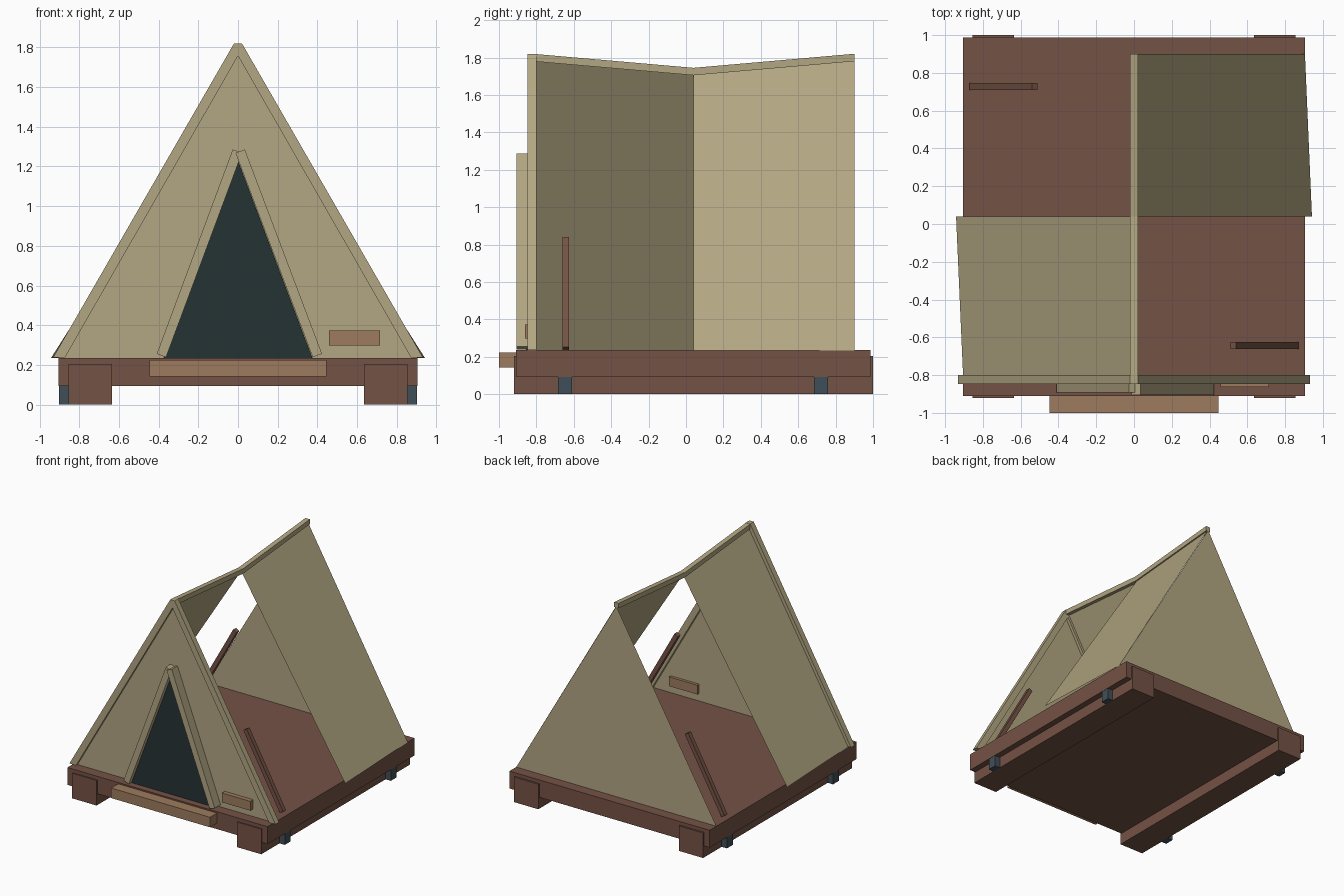
import bpy, bmesh
from mathutils import Vector

cube = bpy.data.objects.get("Cube")
if cube:
    bpy.data.objects.remove(cube, do_unlink=True)


def material(name, rgb):
    """Flat material from 8-bit sRGB."""
    lin = [((c / 255 + 0.055) / 1.055) ** 2.4 for c in rgb] + [1.0]
    m = bpy.data.materials.new(name)
    m.use_nodes = True
    m.diffuse_color = lin
    bsdf = next(n for n in m.node_tree.nodes if n.type == "BSDF_PRINCIPLED")
    bsdf.inputs["Base Color"].default_value = lin
    bsdf.inputs["Roughness"].default_value = 0.9
    return m


CANVAS = material("khaki canvas", (178, 166, 130))
TIMBER = material("dark timber", (116, 82, 69))
PLANK = material("light plank", (157, 123, 94))
METAL = material("blue grey metal", (64, 79, 87))
DOORWAY = material("dark doorway", (37, 50, 51))


def finish(name, bm, mat, solid=True):
    if solid:
        bmesh.ops.recalc_face_normals(bm, faces=bm.faces[:])
    mesh = bpy.data.meshes.new(name)
    bm.to_mesh(mesh)
    bm.free()
    mesh.materials.append(mat)
    ob = bpy.data.objects.new(name, mesh)
    bpy.context.collection.objects.link(ob)
    return ob


def prism(name, outline, y0, y1, mat):
    """Extrude an (x, z) outline from y0 to y1."""
    bm = bmesh.new()
    face = bm.faces.new([bm.verts.new((x, y0, z)) for x, z in outline])
    new = bmesh.ops.extrude_face_region(bm, geom=[face])["geom"]
    verts = [g for g in new if isinstance(g, bmesh.types.BMVert)]
    bmesh.ops.translate(bm, verts=verts, vec=(0, y1 - y0, 0))
    return finish(name, bm, mat)


def box(name, xs, ys, zs, mat):
    (x0, x1), (z0, z1) = xs, zs
    return prism(name, [(x0, z0), (x1, z0), (x1, z1), (x0, z1)], *ys, mat)


def bar(name, start, end, width, y0, y1, mat):
    """Square-ended bar between two (x, z) points."""
    a, b = Vector(start), Vector(end)
    d = (b - a).normalized() * width / 2
    n = Vector((-d.y, d.x))
    return prism(name, [a - n, b - n, b + n, a + n], y0, y1, mat)


def sheet(name, points, mat):
    bm = bmesh.new()
    bm.faces.new([bm.verts.new(p) for p in points])
    return finish(name, bm, mat, solid=False)


FLOOR = 0.235
FRONT, MID, BACK = -0.8, 0.04, 0.9
HIGH, LOW = 1.78, 1.705

# Timber platform, skids and metal feet
box("deck", (-0.905, 0.905), (-0.91, 0.987), (0.093, FLOOR), TIMBER)
for side, s in (("left", 1), ("right", -1)):
    box(f"{side}_skid", (s * 0.635, s * 0.855), (-0.92, 1.0), (0, 0.205), TIMBER)
    for end, y in (("front", -0.685), ("back", 0.685)):
        box(f"{side}_{end}_foot", (s * 0.85, s * 0.903), (y, y + 0.075), (0, 0.093), METAL)
box("front_step", (-0.447, 0.447), (-1.0, -0.9), (0.142, 0.224), PLANK)

# Sagging ridge beam
bm = bmesh.new()
rings = []
for y, z in ((-0.82, HIGH), (MID, LOW), (BACK, HIGH)):
    corners = ((-0.02, z), (0.02, z), (0.02, z + 0.04), (-0.02, z + 0.04))
    rings.append([bm.verts.new((x, y, h)) for x, h in corners])
for a, b in zip(rings, rings[1:]):
    for i in range(4):
        j = (i + 1) % 4
        bm.faces.new((a[i], a[j], b[j], b[i]))
bm.faces.new(rings[0])
bm.faces.new(rings[-1])
finish("ridge_beam", bm, CANVAS)

# Roof sheets: one covers each half, on opposite sides
for side, s, end in (("left", 1, BACK), ("right", -1, FRONT)):
    sheet(f"{side}_roof_sheet",
          [(0, MID, LOW + 0.015), (s * 0.942, MID, FLOOR),
           (s * 0.905, end, FLOOR), (0, end, HIGH + 0.015)], CANVAS)

# Gable walls
sheet("front_wall", [(-0.905, -0.825, FLOOR), (0.905, -0.825, FLOOR), (0, -0.825, HIGH)], CANVAS)
sheet("back_wall", [(0.905, BACK, FLOOR), (-0.905, BACK, FLOOR), (0, BACK, HIGH + 0.01)], CANVAS)

# Front rafters
for side, s in (("left", 1), ("right", -1)):
    prism(f"{side}_front_rafter",
          [(s * 0.932, FLOOR + 0.002), (s * 0.02, 1.82), (0, 1.82),
           (0, 1.757), (s * 0.872, FLOOR + 0.002)], -0.847, FRONT, CANVAS)

# Doorway and its trim
prism("doorway", [(-0.375, FLOOR), (0.375, FLOOR), (0, 1.23)], -0.856, -0.848, DOORWAY)
bar("left_door_trim", (0.4, 0.247), (0.011, 1.277), 0.05, -0.905, -0.83, CANVAS)
bar("right_door_trim", (-0.386, 0.247), (-0.003, 1.277), 0.05, -0.893, -0.83, CANVAS)

# Small board through the front wall
box("wall_board", (0.458, 0.715), (-0.862, -0.802), (0.297, 0.373), PLANK)

# Leaning battens in the open halves
for name, s, y in (("front_batten", 1, -0.643), ("back_batten", -1, 0.728)):
    bar(name, (s * 0.856, 0.245), (s * 0.526, 0.832), 0.035,
        y - 0.018, y + 0.018, TIMBER)
